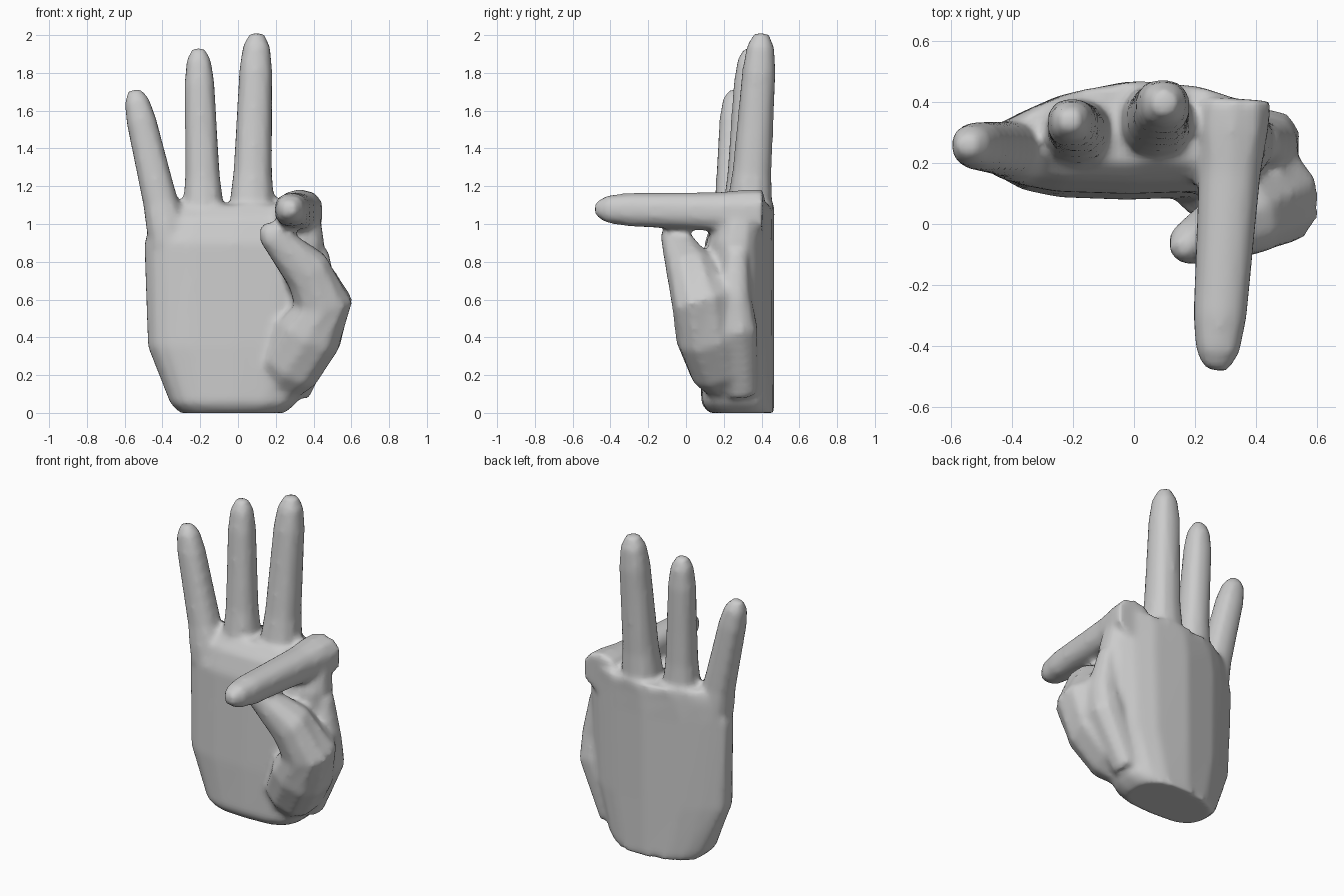
import bpy
import bmesh
import math
from mathutils import Vector

default_cube = bpy.data.objects.get("Cube")
if default_cube:
    bpy.data.objects.remove(default_cube, do_unlink=True)

# One plain grey for the whole hand
COLOR = (0.6, 0.6, 0.6, 1)
grey = bpy.data.materials.new("plain_grey")
grey.use_nodes = True
grey.diffuse_color = COLOR
shader = next(node for node in grey.node_tree.nodes if node.type == "BSDF_PRINCIPLED")
shader.inputs["Base Color"].default_value = COLOR

FORWARD = Vector((0, 1, 0))
UP = Vector((0, 0, 1))


def rounded(value, power):
    """Squash a sine or cosine so that a circle becomes a rounded box."""
    return math.copysign(abs(value) ** (2 / power), value)


def loft(name, rings, reference, sides=10, power=2.4, axis=None, arch=0):
    """Skin rings of (centre, half width, half depth) placed along a path."""
    bm = bmesh.new()
    loops = []
    for index, (centre, width, depth) in enumerate(rings):
        ahead = rings[min(index + 1, len(rings) - 1)][0]
        behind = rings[max(index - 1, 0)][0]
        tangent = axis or (ahead - behind).normalized()
        across = reference.cross(tangent).normalized()
        through = tangent.cross(across)
        loop = []
        for step in range(sides):
            angle = math.tau * (step + 0.5) / sides
            rise = rounded(math.sin(angle), power)
            point = (centre
                     + across * width * rounded(math.cos(angle), power)
                     + through * depth * rise)
            point.y -= arch * max(rise, 0) * (point.x - 0.05) ** 2
            loop.append(bm.verts.new(point))
        loops.append(loop)
    for lower, upper in zip(loops, loops[1:]):
        for step in range(sides):
            following = (step + 1) % sides
            bm.faces.new((lower[step], lower[following], upper[following], upper[step]))
    bm.faces.new(loops[0])
    bm.faces.new(loops[-1])
    bmesh.ops.recalc_face_normals(bm, faces=bm.faces)
    mesh = bpy.data.meshes.new(name)
    bm.to_mesh(mesh)
    bm.free()
    mesh.materials.append(grey)
    part = bpy.data.objects.new(name, mesh)
    bpy.context.collection.objects.link(part)
    return part


# Every finger shares one silhouette: flared root, slow taper, rounded tip
FINGER_SHAPE = ((0, 1.25), (0.12, 1.2), (0.27, 1.05), (0.5, 0.98),
                (0.8, 0.9), (0.93, 0.74), (1, 0.38))


def finger(name, root, tip, radius, reference=FORWARD):
    root, tip = Vector(root), Vector(tip)
    rings = [(root.lerp(tip, along), radius * scale, radius * scale)
             for along, scale in FINGER_SHAPE]
    return loft(name, rings, reference)


def round_loft(name, path):
    """Loft circular rings given as x, y, z and radius."""
    return loft(name, [(Vector(centre), radius, radius) for *centre, radius in path], FORWARD)


# Palm: height, right edge, left edge and front of each section; arched back
BACK = 0.47
PALM_SECTIONS = ((0, -0.31, 0.25, 0.12), (0.05, -0.36, 0.31, 0.08),
                 (0.35, -0.48, 0.43, 0.08), (0.9, -0.5, 0.46, 0.1),
                 (1.03, -0.45, 0.44, 0.14), (1.1, -0.36, 0.42, 0.2))
palm_rings = [(Vector(((right + left) / 2, (front + BACK) / 2, height)),
               (left - right) / 2, (BACK - front) / 2)
              for height, right, left, front in PALM_SECTIONS]
hand = loft("hand", palm_rings, FORWARD, sides=18, power=3, axis=UP, arch=0.5)

# Three raised fingers and the index finger bent straight forward
limbs = [
    finger("middle_finger", (0.07, 0.33, 1), (0.1, 0.4, 2.01), 0.1),
    finger("ring_finger", (-0.18, 0.3, 1), (-0.21, 0.34, 1.93), 0.09),
    finger("little_finger", (-0.36, 0.24, 0.9), (-0.55, 0.26, 1.71), 0.09),
    finger("index_finger", (0.33, 0.41, 1.06), (0.27, -0.48, 1.08), 0.1, UP),
]

# Thumb with its fleshy base, and the web that ties it to the palm
limbs.append(round_loft("thumb", (
    (0.2, 0.25, 0.14, 0.12), (0.28, 0.18, 0.25, 0.17), (0.38, 0.12, 0.42, 0.18),
    (0.45, 0.08, 0.59, 0.16), (0.36, 0.02, 0.76, 0.13), (0.17, -0.07, 0.95, 0.07),
    (0.14, -0.09, 0.99, 0.03))))
limbs.append(round_loft("thumb_web", (
    (0.3, 0.3, 0.1, 0.08), (0.43, 0.26, 0.45, 0.12),
    (0.44, 0.25, 0.6, 0.1), (0.42, 0.27, 0.85, 0.06))))

# Fuse everything into one continuous skin and soften the joins
bpy.ops.object.select_all(action="DESELECT")
for part in limbs + [hand]:
    part.select_set(True)
bpy.context.view_layer.objects.active = hand
bpy.ops.object.join()
skin = hand.modifiers.new("skin", "REMESH")
skin.mode = "VOXEL"
skin.voxel_size = 0.02
skin.use_smooth_shade = True
soften = hand.modifiers.new("soften", "SMOOTH")
soften.factor = 0.5
soften.iterations = 4
